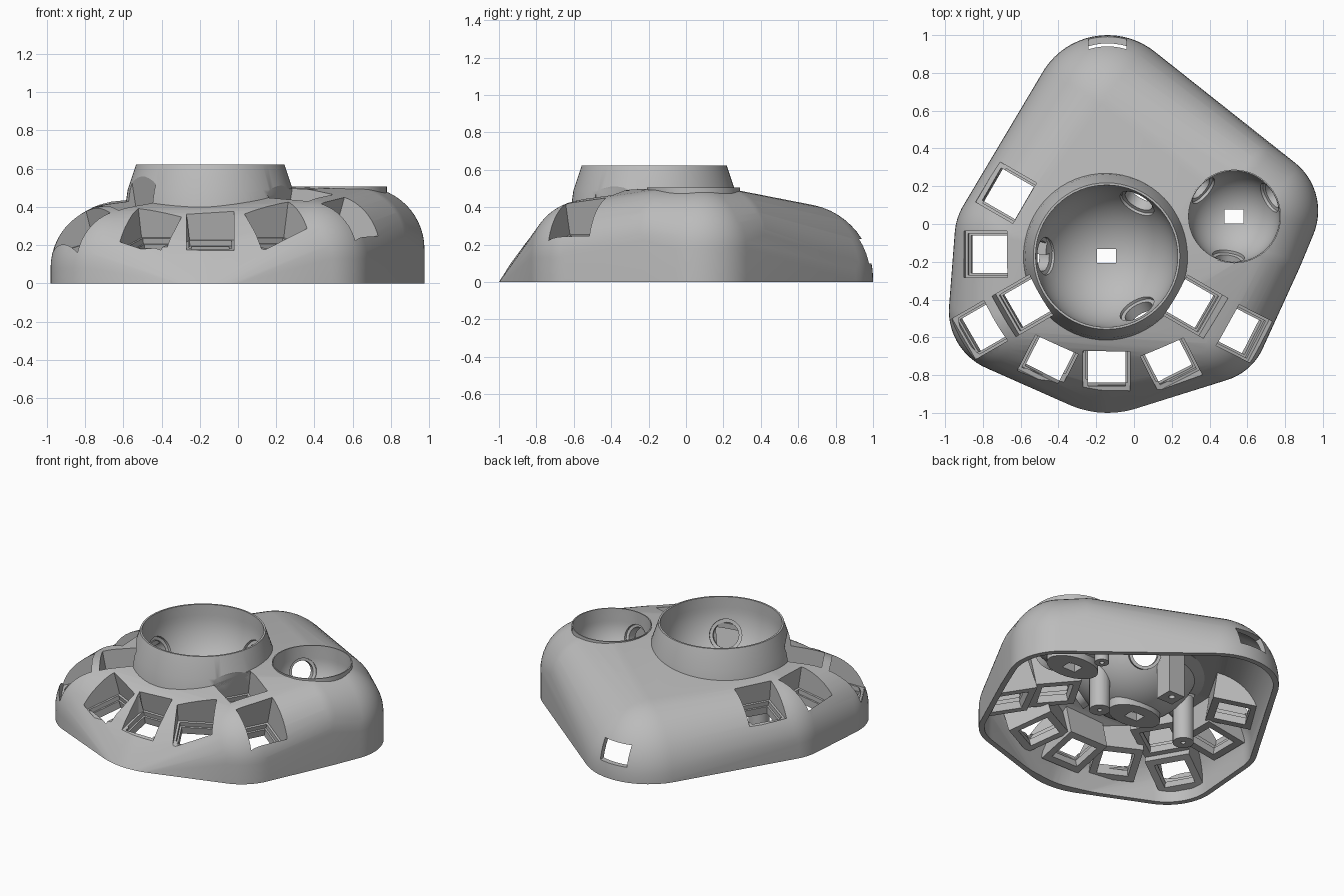
import bpy, bmesh
from math import sin, cos, pi, radians
from mathutils import Vector, Matrix

cube = bpy.data.objects.get("Cube")
if cube:
    bpy.data.objects.remove(cube)

grey = bpy.data.materials.new("plain_grey")
grey.use_nodes = True
colour = (0.5, 0.5, 0.5, 1)
grey.diffuse_color = colour
grey.node_tree.nodes["Principled BSDF"].inputs["Base Color"].default_value = colour


def finish(bm, name):
    bm.normal_update()
    bmesh.ops.recalc_face_normals(bm, faces=bm.faces)
    mesh = bpy.data.meshes.new(name)
    bm.to_mesh(mesh)
    bm.free()
    mesh.materials.append(grey)
    obj = bpy.data.objects.new(name, mesh)
    bpy.context.collection.objects.link(obj)
    return obj


def box(name, low, high, matrix=Matrix()):
    low, high = Vector(low), Vector(high)
    bm = bmesh.new()
    bmesh.ops.create_cube(bm, size=1)
    for v in bm.verts:
        v.co = matrix @ ((low + high) / 2 + v.co * (high - low))
    return finish(bm, name)


def rod(name, start, end, radius, segments=40):
    start, end = Vector(start), Vector(end)
    axis = end - start
    bm = bmesh.new()
    bmesh.ops.create_cone(bm, cap_ends=True, segments=segments,
                          radius1=radius, radius2=radius, depth=axis.length)
    bm.transform(Matrix.Translation((start + end) / 2)
                 @ axis.to_track_quat('Z', 'Y').to_matrix().to_4x4())
    return finish(bm, name)


def ball(name, centre, radius):
    bm = bmesh.new()
    bmesh.ops.create_uvsphere(bm, u_segments=64, v_segments=32, radius=radius)
    bm.transform(Matrix.Translation(centre))
    return finish(bm, name)


def lathe(name, profile, centre):
    bm = bmesh.new()
    verts = [bm.verts.new((r, 0, z)) for r, z in profile]
    edges = [bm.edges.new(pair) for pair in zip(verts, verts[1:])]
    bmesh.ops.spin(bm, geom=verts + edges, cent=(0, 0, 0), axis=(0, 0, 1),
                   angle=2 * pi, steps=64)
    bmesh.ops.remove_doubles(bm, verts=bm.verts, dist=0.0005)
    bm.transform(Matrix.Translation((centre[0], centre[1], 0)))
    return finish(bm, name)


def boolean(obj, tool, operation='DIFFERENCE', keep=False):
    tool.hide_render = True
    mod = obj.modifiers.new("cut", 'BOOLEAN')
    mod.operation, mod.object = operation, tool
    result = None
    # The second solver is only needed where the first changes nothing
    for solver in ('MANIFOLD', 'EXACT'):
        mod.solver = solver
        depsgraph = bpy.context.evaluated_depsgraph_get()
        mesh = bpy.data.meshes.new_from_object(obj.evaluated_get(depsgraph))
        if len(mesh.vertices) not in (0, len(obj.data.vertices)):
            result = mesh
            break
    obj.modifiers.remove(mod)
    if result:
        obj.data = result
    if not keep:
        bpy.data.objects.remove(tool)


# Corner domes of the case: x, y, height of centre, radius
DOMES = [(-0.14, 0.60, 0.02, 0.40), (0.65, 0.07, 0.18, 0.325),
         (0.55, 0.20, 0.22, 0.28), (0.62, -0.12, 0.22, 0.28),
         (0.38, 0.20, 0.20, 0.30), (0.35, -0.28, 0.20, 0.295),
         (0.40, -0.53, 0.13, 0.31), (-0.65, -0.46, 0.08, 0.33),
         (-0.62, -0.07, 0.10, 0.33), (0.10, -0.20, 0.18, 0.32)]
# Sloping front: height and radius of rings about one centre
FRONT = [(0.1, 0.437), (0.2, 0.36)]


def case_hull(name, shrink, floor):
    bm = bmesh.new()
    steps = 64

    def ring(x, y, z, r):
        for i in range(steps):
            a = 2 * pi * i / steps
            bm.verts.new((x + r * cos(a), y + r * sin(a), z))
    for x, y, z, r in DOMES:
        r -= shrink
        ring(x, y, floor, r)
        for k in range(14):
            t = pi / 2 * k / 14
            ring(x, y, z + r * sin(t), r * cos(t))
        bm.verts.new((x, y, z + r))
    for z, r in [(floor, 0.5)] + FRONT:
        ring(-0.14, -0.5, z, r - shrink)
    bmesh.ops.convex_hull(bm, input=bm.verts)
    loose = [v for v in bm.verts if not v.link_faces]
    bmesh.ops.delete(bm, geom=loose, context='VERTS')
    return finish(bm, name)


# Ball sockets: centre and radius of the hollow
BIG, BIG_R = Vector((-0.145, -0.17, 0.55)), 0.375
SMALL, SMALL_R = Vector((0.53, 0.04, 0.42)), 0.24

# Hollow case with openings for the sockets and a cable slot at the back
case = case_hull("case_shell", 0, 0)
boolean(case, case_hull("case_hollow", 0.035, -0.05))
for centre, r in ((BIG, BIG_R), (SMALL, SMALL_R)):
    boolean(case, rod("socket_opening", (centre.x, centre.y, 0.25),
                      (centre.x, centre.y, 0.9), r + 0.005, 64))
boolean(case, box("cable_slot", (-0.24, 0.75, 0.1), (-0.04, 1.1, 0.23)))


def arc(centre_z, r, start, stop, count=20):
    angles = [radians(start + (stop - start) * i / count) for i in range(count + 1)]
    return [(r * cos(a), centre_z + r * sin(a)) for a in angles]


def socket(name, centre, r, rim, wall, bearing_angles, drop, bearing_r):
    outer = arc(centre.z, r + wall, -90, -25)
    inner = arc(centre.z, r, 0, -90)
    obj = lathe(name, outer + rim + inner, centre)
    # Stepped bearing seats, each with a short tube outside the bowl
    for angle in bearing_angles:
        a, e = radians(angle), radians(drop)
        d = Vector((cos(a) * cos(e), sin(a) * cos(e), -sin(e)))
        inside, outside = centre + d * r * 0.7, centre + d * (r + 0.2)
        boolean(obj, rod("seat", inside, centre + d * (r + 0.012), bearing_r))
        boolean(obj, rod("seat_hole", inside, outside, bearing_r * 0.8))
        holder = rod(f"{name}_bearing_tube_{angle}", centre + d * r * 0.9,
                     centre + d * (r + 0.065), bearing_r)
        boolean(holder, rod("tube_hole", inside, outside, bearing_r * 0.8))
        boolean(holder, ball("tube_cut", centre, r + 0.015))
    # Flat sensor mount under the bowl, and the window through both
    bottom = Vector((centre.x, centre.y, centre.z - r))
    pad = rod(name + "_sensor_pad", (0, 0, -0.05), (0, 0, 0.04), 0.115, 24)
    pad.data.transform(Matrix.Translation(bottom) @ Matrix.Diagonal((1.6, 1, 1, 1)))
    boolean(pad, ball("pad_cut", centre, r + 0.01))
    for target in (obj, pad):
        boolean(target, box("window", (-0.05, -0.037, -0.2), (0.05, 0.037, 0.1),
                            Matrix.Translation(bottom)))
    return obj


big_socket = socket("large_ball_socket", BIG, BIG_R,
                    [(0.445, 0.40), (0.432, 0.49), (0.388, 0.622), (0.376, 0.622)],
                    0.035, (60, 180, 300), 27, 0.1)
small_socket = socket("small_ball_socket", SMALL, SMALL_R,
                      [(0.248, 0.40), (0.248, 0.506), (0.241, 0.506)],
                      0.03, (140, 28, 262), 20, 0.085)

# Key wells: x, y, height of the switch plate, facing direction, tilt
KEYS = [(-0.665, 0.16, 0.24, 150, 8), (-0.765, -0.16, 0.22, 180, 9),
        (-0.56, -0.415, 0.26, 210, 10), (-0.79, -0.545, 0.16, 210, 16),
        (-0.445, -0.71, 0.18, 243, 14), (-0.145, -0.755, 0.17, 270, 13),
        (0.18, -0.715, 0.18, 297, 15), (0.295, -0.42, 0.28, 330, 11),
        (0.545, -0.56, 0.19, 333, 17)]
clip = case_hull("clip_helper", 0.008, 0)
big_ball = ball("large_ball_helper", BIG, BIG_R + 0.015)
for n, (x, y, z, facing, tilt) in enumerate(KEYS, 1):
    frame = (Matrix.Translation((x, y, z)) @ Matrix.Rotation(radians(facing), 4, 'Z')
             @ Matrix.Rotation(radians(tilt), 4, 'Y'))

    def block(name, half, low, high):
        return box(name, (-half, -half, low), (half, half, high), frame)
    well = block(f"key_well_{n}", 0.145, -0.05, 0.4)
    cavity = block("cavity", 0.124, 0.03, 0.6)
    for target in (case, well):
        boolean(target, cavity, keep=True)
    # Notch the collar where the inner wells touch it
    if n in (3, 8):
        boolean(big_socket, cavity, keep=True)
    bpy.data.objects.remove(cavity)
    boolean(well, block("ledge", 0.11, 0.0, 0.2))
    boolean(well, block("switch_hole", 0.099, -0.2, 0.2))
    boolean(well, clip, 'INTERSECT', keep=True)
    boolean(well, big_ball, keep=True)
    # Lower wells pass through the sloping wall too
    boolean(case, block("wall_cut", 0.099, -0.04, 0.2))
for helper in (clip, big_ball):
    bpy.data.objects.remove(helper)

# Screw posts hanging inside
for n, (x, y, low, high, r, centre, ball_r) in enumerate([
        (0.15, -0.15, 0.05, 0.34, 0.065, BIG, BIG_R),
        (-0.48, -0.10, 0.03, 0.34, 0.065, BIG, BIG_R),
        (0.46, 0.24, 0.1, 0.36, 0.045, SMALL, SMALL_R)], 1):
    post = rod(f"screw_post_{n}", (x, y, low), (x, y, high), r, 24)
    boolean(post, rod("screw_hole", (x, y, 0), (x, y, low + 0.08), 0.015, 16))
    boolean(post, ball("post_trim", centre, ball_r + 0.01))
block_post = box("square_post", (-0.18, 0.15, 0.08), (-0.06, 0.27, 0.4))
boolean(block_post, rod("screw_hole", (-0.12, 0.22, 0), (-0.12, 0.22, 0.18), 0.02, 16))
boolean(block_post, ball("post_trim", BIG, BIG_R + 0.01))

# Smooth shading with sharp edges kept
bpy.ops.object.select_all(action='DESELECT')
for obj in bpy.context.collection.objects:
    if obj.type == 'MESH' and grey.name in obj.data.materials:
        obj.select_set(True)
        bpy.context.view_layer.objects.active = obj
bpy.ops.object.shade_smooth_by_angle(angle=radians(28))
